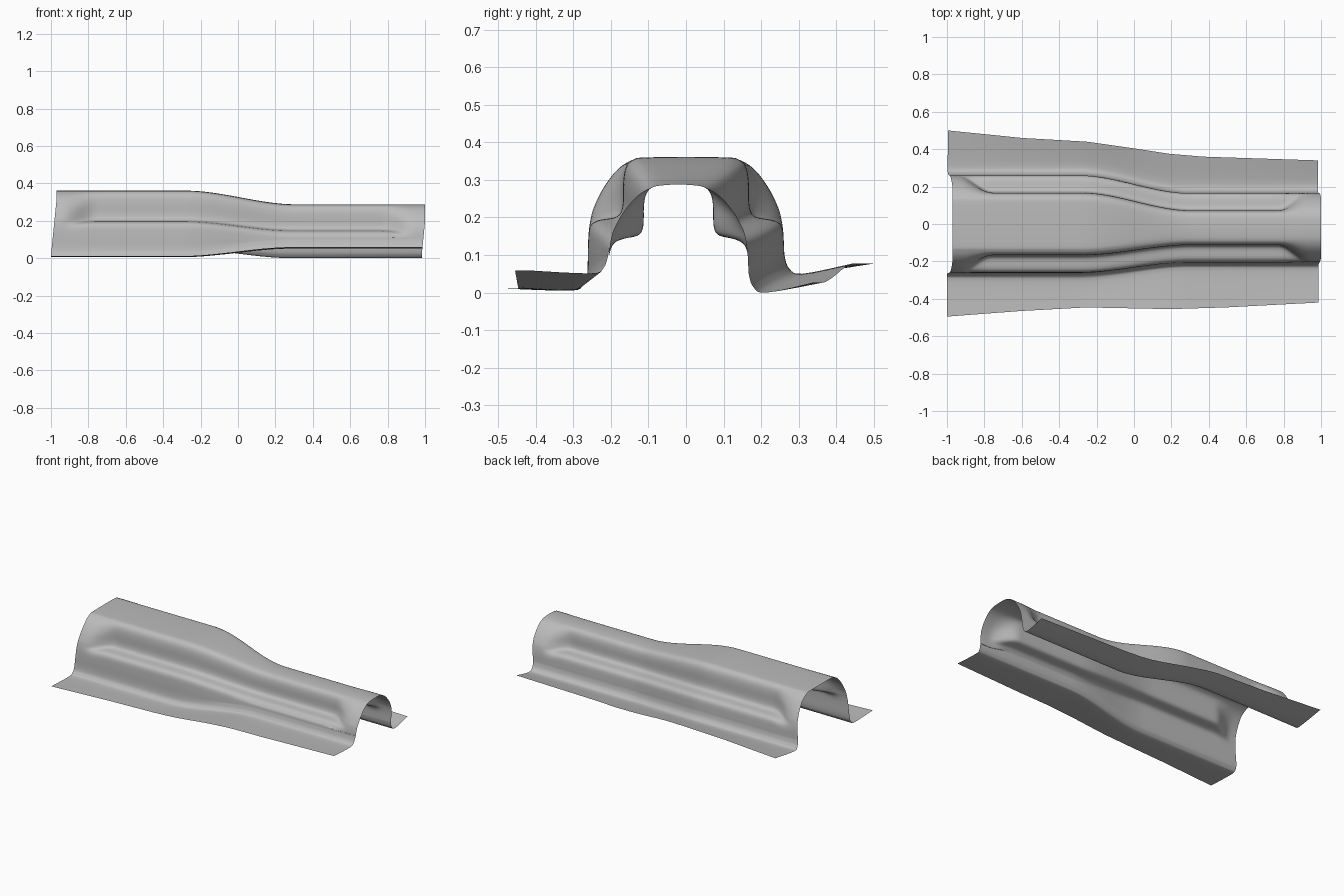
import bpy, bmesh
from mathutils import Vector

if "Cube" in bpy.data.objects:
    bpy.data.objects.remove(bpy.data.objects["Cube"])

STATIONS, SUB = 100, 4


def mix(a, b, t):
    return a + (b - a) * t


def ramp(x, lo, hi):
    t = min(1, max(0, (x - lo) / (hi - lo)))
    return t * t * (3 - 2 * t)


def lookup(x, table):
    for (x0, v0), (x1, v1) in zip(table, table[1:]):
        if x <= x1:
            return mix(v0, v1, (x - x0) / (x1 - x0))
    return table[-1][1]


def spline(points):
    """Smooth curve through a row of points."""
    out = []
    for i in range(len(points) - 1):
        a, b, c = points[max(i - 1, 0)], points[i], points[i + 1]
        d = points[min(i + 2, len(points) - 1)]
        for k in range(SUB):
            t = k / SUB
            out.append(0.5 * (2 * b + (c - a) * t + (2 * a - 5 * b + 4 * c - d) * t ** 2
                              + (3 * b - a - 3 * c + d) * t ** 3))
    return out + [points[-1]]


# Half sections at the large end: plain arch, and arch with the pressed-in bead
PLAIN = [(.10, .365), (.145, .357), (.185, .33), (.222, .28), (.246, .23),
         (.254, .2), (.258, .175), (.26, .15), (.261, .12)]
BEAD = [(.10, .365), (.142, .358), (.16, .338), (.167, .30), (.169, .235),
        (.185, .207), (.235, .197), (.256, .178), (.261, .13)]

# Outline of the flange edges along the length
EDGE = {1: [(-1, .5), (-.6, .46), (-.25, .44), (0, .405), (.2, .375), (.38, .36), (1, .34)],
        -1: [(-1, .495), (-.6, .465), (-.25, .446), (.2, .455), (.5, .446), (1, .42)]}
FLOOR = {1: (.055, .005), -1: (.01, .056)}
LIP = {1: (.082, .032), -1: (.016, .064)}


def half_section(x, side):
    t = ramp(x, -.3, .3)
    bead = ramp(x, -.96, -.78) * (1 - ramp(x, .77, .94))
    centre = -.02 * t
    pts = []
    for (py, pz), (by, bz) in zip(PLAIN, BEAD):
        y, z = mix(py, by, bead), mix(pz, bz, bead)
        z -= t * (.05 + .14 * max(0, z - .2))
        pts.append(Vector((centre + side * (y - .075 * t), z)))
    # Rounded foot turning out into the flange
    floor = mix(*FLOOR[side], t)
    for y, z in ((.263, .045), (.275, .014), (.31, 0)):
        pts.append(Vector((centre + side * (y - .075 * t), floor + z)))
    pts[8].y = max(pts[8].y, floor + .06)
    pts.append(Vector((side * lookup(x, EDGE[side]), mix(*LIP[side], t))))
    return pts


# Pressed sheet: one section after another along the length
bm = bmesh.new()
rows = []
for i in range(STATIONS + 1):
    s = i / STATIONS
    x = mix(-1, 1, s)
    section = spline(half_section(x, -1)[::-1] + half_section(x, 1))
    row = []
    for p in section:
        left = -1 + .03 * min(1, max(0, p.y - .02) / .3)
        right = .985 + .015 * min(1, max(0, p.y - .05) / .15)
        row.append(bm.verts.new((mix(left, right, s), p.x, p.y)))
    rows.append(row)
for a, b in zip(rows, rows[1:]):
    for j in range(len(a) - 1):
        bm.faces.new((a[j], b[j], b[j + 1], a[j + 1])).smooth = True

low = min(v.co.z for v in bm.verts)
for v in bm.verts:
    v.co.z -= low
mesh = bpy.data.meshes.new("tunnel_panel")
bm.to_mesh(mesh)
bm.free()
panel = bpy.data.objects.new("tunnel_panel", mesh)
bpy.context.collection.objects.link(panel)

# Bare metal grey
grey = bpy.data.materials.new("sheet_grey")
grey.use_nodes = True
colour = (.5, .5, .5, 1)
grey.diffuse_color = colour
grey.node_tree.nodes["Principled BSDF"].inputs["Base Color"].default_value = colour
mesh.materials.append(grey)
